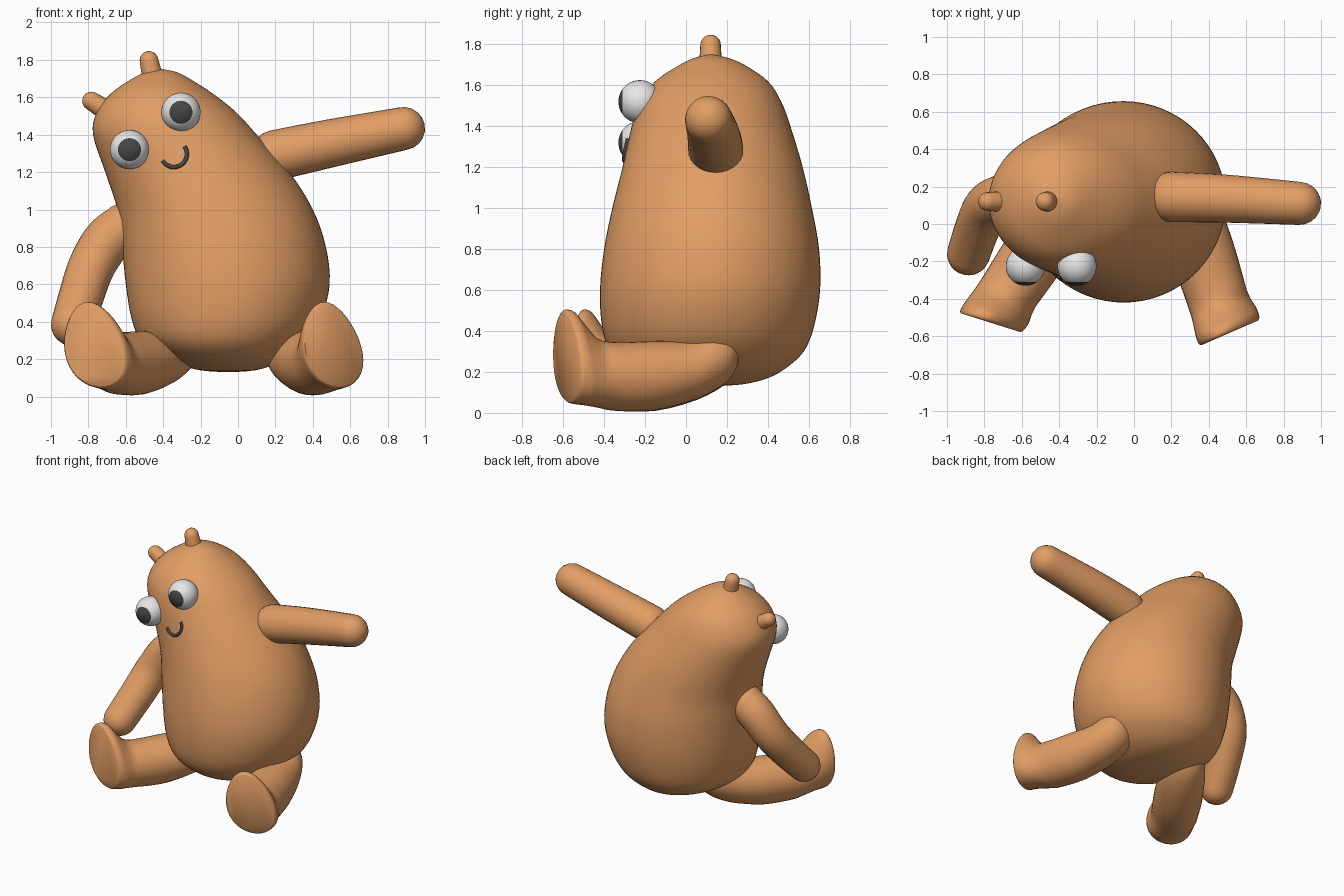
import bpy, bmesh, math
from mathutils import Vector

if "Cube" in bpy.data.objects:
    bpy.data.objects.remove(bpy.data.objects["Cube"])


def material(name, rgb):
    m = bpy.data.materials.new(name)
    m.diffuse_color = (*rgb, 1)
    m.use_nodes = True
    m.node_tree.nodes["Principled BSDF"].inputs["Base Color"].default_value = m.diffuse_color
    return m


FUR = material("orange_tan", (0.76, 0.34, 0.13))
WHITE = material("eye_white", (0.80, 0.80, 0.80))
DARK = material("dark_grey", (0.06, 0.06, 0.06))


def spline(rows, steps):
    """Catmull-Rom resampling of a list of equally long tuples."""
    out = []
    for i in range(len(rows) - 1):
        a, b, c, d = (Vector(rows[min(max(j, 0), len(rows) - 1)]) for j in range(i - 1, i + 3))
        for k in range(steps):
            t = k / steps
            out.append(0.5 * (2 * b + (c - a) * t + (2 * a - 5 * b + 4 * c - d) * t * t
                              + (3 * b - a - 3 * c + d) * t ** 3))
    return out + [Vector(rows[-1])]


def loft(name, rings, mat, angle=60):
    """Skin a list of point rings and close both ends."""
    bm = bmesh.new()
    loops = [[bm.verts.new(p) for p in r] for r in rings]
    n = len(loops[0])
    for a, b in zip(loops, loops[1:]):
        for i in range(n):
            bm.faces.new((a[i], a[(i + 1) % n], b[(i + 1) % n], b[i]))
    bm.faces.new(loops[0][::-1])
    bm.faces.new(loops[-1])
    bmesh.ops.recalc_face_normals(bm, faces=bm.faces)
    return finish(name, bm, [mat], angle)


def finish(name, bm, mats, angle=60):
    me = bpy.data.meshes.new(name)
    bm.to_mesh(me)
    bm.free()
    ob = bpy.data.objects.new(name, me)
    bpy.context.collection.objects.link(ob)
    for m in mats:
        me.materials.append(m)
    bpy.ops.object.select_all(action='DESELECT')
    ob.select_set(True)
    bpy.context.view_layer.objects.active = ob
    bpy.ops.object.shade_smooth_by_angle(angle=math.radians(angle))
    return ob


def limb(name, points, steps=6, sides=28):
    """Round-ended tube through (x, y, z, radius) points."""
    path = spline(points, steps)
    pos = [Vector(p[:3]) for p in path]
    rad = [p[3] for p in path]
    tang = [(pos[min(i + 1, len(pos) - 1)] - pos[max(i - 1, 0)]).normalized() for i in range(len(pos))]
    caps = [math.radians(a) for a in (88, 70, 52, 35, 17)]
    stations = [(pos[0] - tang[0] * rad[0] * math.sin(a), tang[0], rad[0] * math.cos(a)) for a in caps]
    stations += list(zip(pos, tang, rad))
    stations += [(pos[-1] + tang[-1] * rad[-1] * math.sin(a), tang[-1], rad[-1] * math.cos(a))
                 for a in reversed(caps)]
    ref = Vector((0.35, 1, 0.1)) if abs(tang[0].y) < 0.5 else Vector((1, 0, 0))
    rings = []
    for p, t, r in stations:
        u = (ref - t * ref.dot(t)).normalized()
        v = t.cross(u)
        rings.append([p + r * (math.cos(2 * math.pi * i / sides) * u + math.sin(2 * math.pi * i / sides) * v)
                      for i in range(sides)])
    return loft(name, rings, FUR)


# Leaning bean body: height, left, right, front, back
BODY = spline([
    (0.130, -0.06, -0.04, 0.11, 0.13), (0.140, -0.20, 0.09, -0.06, 0.28),
    (0.17, -0.31, 0.19, -0.19, 0.40), (0.22, -0.42, 0.28, -0.29, 0.49),
    (0.30, -0.52, 0.37, -0.37, 0.575), (0.42, -0.57, 0.445, -0.41, 0.625),
    (0.60, -0.60, 0.49, -0.42, 0.655), (0.80, -0.62, 0.47, -0.40, 0.65),
    (1.00, -0.645, 0.40, -0.36, 0.615), (1.20, -0.71, 0.275, -0.31, 0.57),
    (1.40, -0.775, 0.10, -0.265, 0.51), (1.52, -0.755, -0.01, -0.225, 0.465),
    (1.62, -0.68, -0.135, -0.15, 0.40), (1.70, -0.565, -0.26, -0.03, 0.285),
    (1.735, -0.49, -0.33, 0.045, 0.20), (1.750, -0.42, -0.40, 0.11, 0.13)], 4)
N = 64
loft("body", [[((l + r) / 2 + (r - l) / 2 * math.cos(2 * math.pi * i / N),
                (f + b) / 2 + (b - f) / 2 * math.sin(2 * math.pi * i / N), z) for i in range(N)]
              for z, l, r, f, b in BODY], FUR)


def front_y(x, z):
    """Front surface depth of the body at x, z."""
    _, l, r, f, b = min(BODY, key=lambda row: abs(row[0] - z))
    for lo, hi in zip(BODY, BODY[1:]):
        if lo[0] <= z < hi[0]:
            _, l, r, f, b = lo.lerp(hi, (z - lo[0]) / (hi[0] - lo[0])) if len(lo) < 5 else \
                [p + (q - p) * (z - lo[0]) / (hi[0] - lo[0]) for p, q in zip(lo, hi)]
    k = (x - (l + r) / 2) / ((r - l) / 2)
    return (f + b) / 2 - (b - f) / 2 * math.sqrt(max(0, 1 - k * k))


# Arms and ears
limb("raised_arm", [(0.20, 0.145, 1.29, 0.135), (0.5, 0.135, 1.355, 0.128), (0.885, 0.11, 1.433, 0.115)])
limb("lowered_arm", [(-0.60, 0.14, 0.91, 0.13), (-0.70, 0.135, 0.83, 0.13), (-0.785, 0.09, 0.69, 0.125),
                     (-0.84, -0.03, 0.53, 0.12), (-0.885, -0.16, 0.385, 0.115)])
limb("top_ear", [(-0.455, 0.12, 1.70, 0.056), (-0.476, 0.12, 1.797, 0.05)], 3, 20)
limb("side_ear", [(-0.69, 0.12, 1.52, 0.056), (-0.783, 0.12, 1.58, 0.05)], 3, 20)

# Legs: fraction along leg, half width, underside height, upper height
LEG = spline([
    (-0.22, 0.02, 0.26, 0.30), (-0.19, 0.08, 0.20, 0.36), (-0.12, 0.13, 0.14, 0.40),
    (0.0, 0.155, 0.09, 0.395), (0.15, 0.165, 0.05, 0.355), (0.40, 0.17, 0.01, 0.35),
    (0.65, 0.165, 0.01, 0.345), (0.78, 0.163, 0.025, 0.365), (0.87, 0.168, 0.035, 0.44),
    (0.93, 0.172, 0.04, 0.495), (0.98, 0.17, 0.045, 0.505), (1.0, 0.16, 0.055, 0.49)], 3)


def leg(name, hip, sole, normal, lean):
    hip, sole = Vector((*hip, 0)), Vector((*sole, 0))
    axis = (sole - hip).normalized()
    nrm = Vector((*normal, 0)).normalized()
    rings = []
    for f, w, lo, hi in LEG:
        d = axis.lerp(nrm, min(max((f - 0.5) * 2, 0), 1)).normalized()
        side = Vector((-d.y, d.x, 0))
        foot = min(max((f - 0.7) / 0.2, 0), 1)
        ring = []
        for i in range(36):
            c, s = math.cos(math.pi * i / 18), math.sin(math.pi * i / 18)
            # the foot tapers to the toes and leans sideways
            off = w * c * (1 - 0.2 * foot * s) + lean * foot * s
            ring.append(hip.lerp(sole, f) + side * off + Vector((0, 0, (lo + hi) / 2 + (hi - lo) / 2 * s)))
        rings.append(ring)
    loft(name, rings, FUR, 50)


leg("right_leg", (0.29, 0.10), (0.505, -0.585), (0.40, -0.92), -0.04)
leg("left_leg", (-0.36, 0.10), (-0.775, -0.525), (-0.30, -0.95), -0.04)

# Eyes with pupils on the forward cap
for name, x, z in (("upper_eye", -0.305, 1.52), ("lower_eye", -0.58, 1.32)):
    bm = bmesh.new()
    bmesh.ops.create_uvsphere(bm, u_segments=32, v_segments=30, radius=0.105)
    for f in bm.faces:
        f.material_index = 1 if f.calc_center_median().z > 0.105 * math.cos(math.radians(36)) else 0
    for v in bm.verts:
        v.co = Vector((x + v.co.x, -0.225 - v.co.z, z + v.co.y))
    finish(name, bm, [WHITE, DARK])

# Smile: thin tube hugging the body
cu = bpy.data.curves.new("smile", 'CURVE')
cu.dimensions = '3D'
cu.bevel_depth = 0.011
cu.bevel_resolution = 2
cu.use_fill_caps = True
sp = cu.splines.new('POLY')
sp.points.add(20)
for i, p in enumerate(sp.points):
    a = math.radians(212 + 182 * i / 20)
    px, pz = -0.343 + 0.07 * math.cos(a), 1.297 + 0.07 * math.sin(a)
    p.co = (px, front_y(px, pz) - 0.004, pz, 1)
cu.materials.append(DARK)
bpy.context.collection.objects.link(bpy.data.objects.new("smile", cu))
